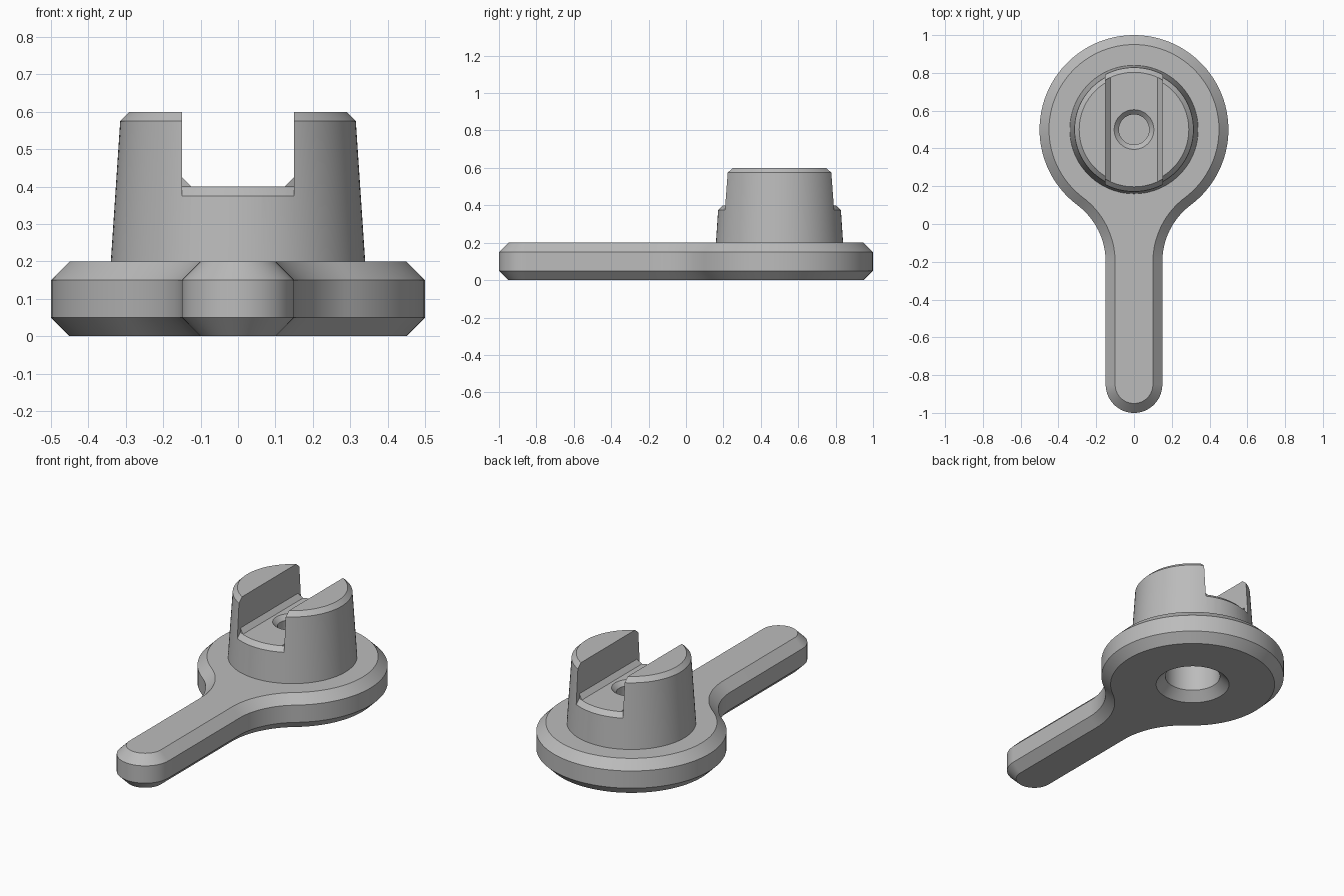
import bpy, bmesh
from math import sin, cos, pi, radians

cube = bpy.data.objects.get("Cube")
if cube:
    bpy.data.objects.remove(cube, do_unlink=True)

HUB_Y = 0.5      # centre of the round hub
SEGMENTS = 96

grey = bpy.data.materials.new("plain grey")
grey.use_nodes = True
grey.diffuse_color = (0.5, 0.5, 0.5, 1)
grey.node_tree.nodes["Principled BSDF"].inputs["Base Color"].default_value = grey.diffuse_color


def stack(name, rings, closed=False):
    """Skin a list of equal-length rings; cap the ends, or loop them."""
    bm = bmesh.new()
    loops = [[bm.verts.new(p) for p in ring] for ring in rings]
    pairs = list(zip(loops, loops[1:]))
    if closed:
        pairs.append((loops[-1], loops[0]))
    else:
        bm.faces.new(loops[0])
        bm.faces.new(loops[-1])
    for a, b in pairs:
        for i in range(len(a)):
            j = (i + 1) % len(a)
            bm.faces.new((a[i], a[j], b[j], b[i]))
    bmesh.ops.recalc_face_normals(bm, faces=bm.faces)
    mesh = bpy.data.meshes.new(name)
    bm.to_mesh(mesh)
    bm.free()
    mesh.materials.append(grey)
    obj = bpy.data.objects.new(name, mesh)
    bpy.context.collection.objects.link(obj)
    return obj


def lathe(name, profile, closed=False):
    """Turn (radius, z) points around the hub axis."""
    turns = [2 * pi * i / SEGMENTS for i in range(SEGMENTS)]
    return stack(name, [[(r * cos(t), HUB_Y + r * sin(t), z) for t in turns]
                        for r, z in profile], closed)


def combine(target, tool, operation):
    """Apply a boolean and discard the tool."""
    mod = target.modifiers.new(operation.lower(), "BOOLEAN")
    mod.operation = operation
    mod.solver = "EXACT"
    mod.object = tool
    bpy.context.view_layer.objects.active = target
    bpy.ops.object.modifier_apply(modifier=mod.name)
    bpy.data.objects.remove(tool, do_unlink=True)


def arc(cx, cy, r, start, end, steps):
    return [(cx + r * cos(radians(start + (end - start) * i / steps)),
             cy + r * sin(radians(start + (end - start) * i / steps)))
            for i in range(steps + 1)]


def outline(inset, z):
    """Hub circle, blending fillet and rounded handle end, mirrored in x."""
    half = arc(0, HUB_Y, 0.5 - inset, 90, -53.13, 40)
    half += arc(0.525, -0.2, 0.375 + inset, 126.87, 180, 16)[1:]
    half += arc(0, -0.85, 0.15 - inset, 0, -90, 16)
    other = [(-x, y) for x, y in reversed(half[1:-1])]
    return [(x, y, z) for x, y in half + other]


# Chamfered plate with its handle
body = stack("lever_body", [outline(0.05, 0), outline(0, 0.05),
                            outline(0, 0.15), outline(0.05, 0.2)])

# Tapered post with a chamfered top
post = lathe("post", [(0.34, 0.1), (0.34, 0.2), (0.315, 0.575), (0.29, 0.6)])


def slot_prism(name, section):
    return stack(name, [[(x, y, z) for x, z in section] for y in (0, 1)])


# Slot across the post, with sloped lower corners
half = [(0.125, 0.4), (0.15, 0.425), (0.15, 0.7)]
slot = slot_prism("slot", half + [(-x, z) for x, z in reversed(half)])
combine(post, slot, "DIFFERENCE")

# Chamfer along the open ends of the slot floor
rim = lathe("slot_rim", [(0.303, 0.43), (0.303, 0.4), (0.343, 0.36),
                         (0.45, 0.36), (0.45, 0.43)], closed=True)
limit = slot_prism("rim_limit", [(-0.15, 0.3), (0.15, 0.3), (0.15, 0.5), (-0.15, 0.5)])
combine(rim, limit, "INTERSECT")
combine(post, rim, "DIFFERENCE")

combine(body, post, "UNION")

# Countersunk blind hole in the slot floor
combine(body, lathe("top_hole", [(0.08, 0.3), (0.08, 0.375), (0.13, 0.425)]), "DIFFERENCE")

# Chamfered pocket underneath
combine(body, lathe("bottom_pocket", [(0.22, -0.02), (0.15, 0.05), (0.15, 0.23)]), "DIFFERENCE")

# Smooth curves, crisp chamfers
bpy.ops.object.select_all(action="DESELECT")
body.select_set(True)
bpy.context.view_layer.objects.active = body
bpy.ops.object.shade_smooth_by_angle(angle=radians(25))
